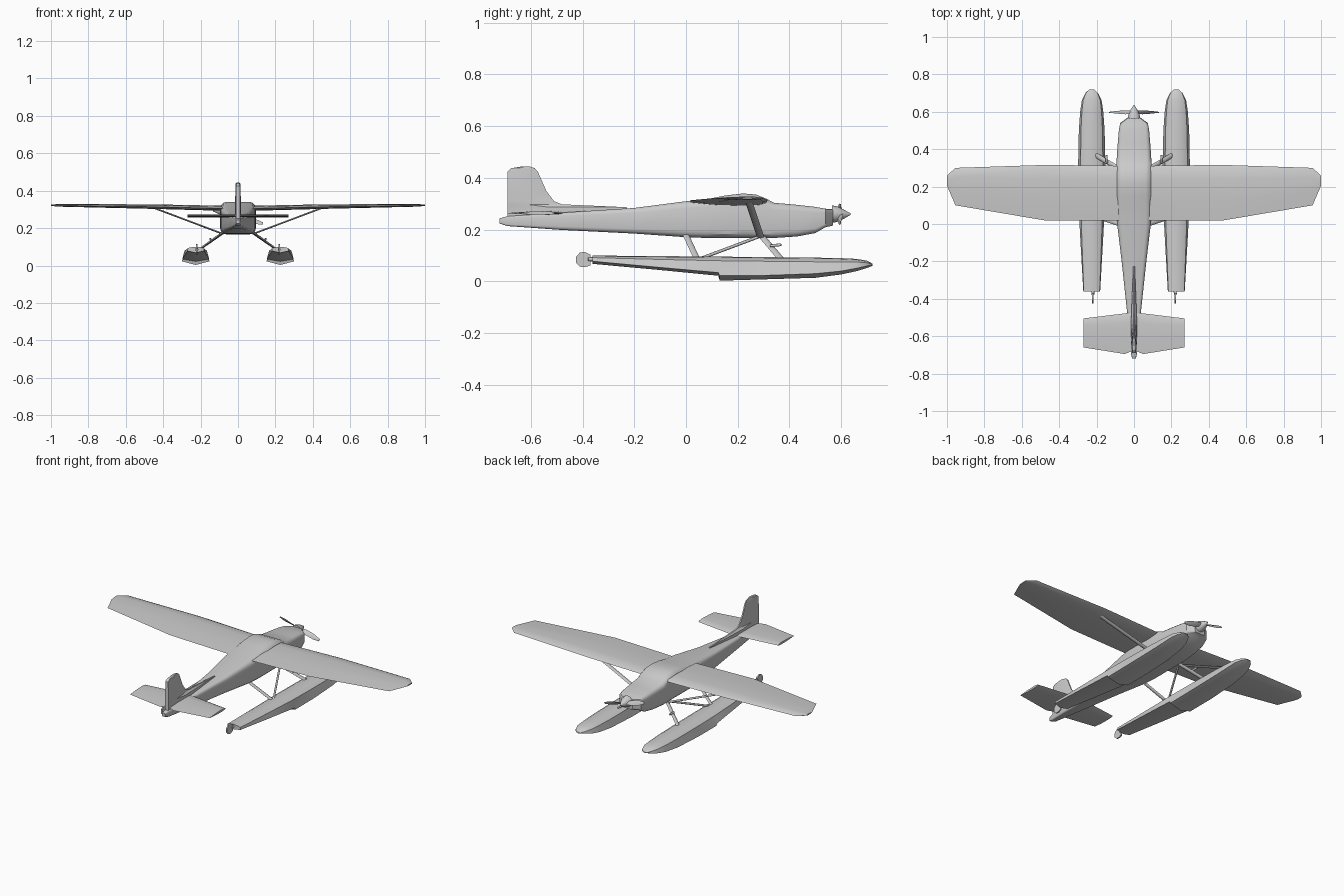
import bpy, bmesh, math
from mathutils import Vector

if "Cube" in bpy.data.objects:
    bpy.data.objects.remove(bpy.data.objects["Cube"])


def loft(name, rings, angle=30):
    """Skin a list of equal-length point rings and cap both ends."""
    bm = bmesh.new()
    rows = [[bm.verts.new(p) for p in r] for r in rings]
    n = len(rows[0])
    for a, b in zip(rows, rows[1:]):
        for i in range(n):
            j = (i + 1) % n
            bm.faces.new((a[i], a[j], b[j], b[i]))
    bm.faces.new(rows[0])
    bm.faces.new(rows[-1])
    bmesh.ops.recalc_face_normals(bm, faces=bm.faces)
    me = bpy.data.meshes.new(name)
    bm.to_mesh(me)
    bm.free()
    ob = bpy.data.objects.new(name, me)
    bpy.context.collection.objects.link(ob)
    bpy.ops.object.select_all(action='DESELECT')
    ob.select_set(True)
    bpy.context.view_layer.objects.active = ob
    bpy.ops.object.shade_smooth_by_angle(angle=math.radians(angle))
    return ob


def rounded_box(y, hw, z0, z1, k=0.32):
    """Rounded rectangle section across the fuselage."""
    hz, zc = (z1 - z0) / 2, (z0 + z1) / 2
    r = k * min(hw, hz) * 1.2
    pts = []
    for q, (sx, sz) in enumerate(((1, 1), (-1, 1), (-1, -1), (1, -1))):
        for t in (0, 30, 60, 90):
            a = math.radians(q * 90 + t)
            pts.append((sx * (hw - r) + r * math.cos(a), y,
                        zc + sz * (hz - r) + r * math.sin(a)))
    return pts


def bar(name, a, b, chord, thick):
    """Streamlined strut from a to b with its chord along the flight direction."""
    a, b = Vector(a), Vector(b)
    d = (b - a).normalized()
    u = Vector((0, 1, 0))
    u = (u - d * u.dot(d)).normalized()
    v = d.cross(u)
    ring = [(math.cos(t * math.pi / 4) * chord / 2, math.sin(t * math.pi / 4) * thick / 2)
            for t in range(8)]
    return loft(name, [[p + u * c + v * w for c, w in ring] for p in (a, b)], 50)


# Fuselage: y, half width, bottom, top
body = [(-.72, .010, .224, .244), (-.69, .016, .214, .252), (-.48, .036, .199, .266),
        (-.2, .066, .185, .284), (0, .090, .171, .310), (.08, .094, .168, .318),
        (.15, .095, .167, .332), (.22, .095, .167, .340), (.27, .095, .167, .336),
        (.31, .094, .167, .320), (.34, .093, .168, .304), (.43, .087, .174, .296),
        (.50, .081, .187, .288), (.54, .074, .210, .281), (.569, .034, .216, .279)]
loft("fuselage", [rounded_box(*s) for s in body])

# Wing: x, trailing y, leading y, centre z, thickness
half = [(0, .018, .310, .303, .028), (.47, .018, .316, .314, .024),
        (.955, .100, .300, .321, .014), (1, .205, .258, .322, .008)]
stations = [(-x, *r) for x, *r in half[:0:-1]] + half
profile = [(0, 0), (.35, .38), (.75, .55), (.94, .35), (1, 0), (.94, -.3), (.75, -.45), (.35, -.35)]
loft("wing", [[(x, t + (l - t) * c, z + th * h) for c, h in profile]
              for x, t, l, z, th in stations])

# Tailplane
tail = [(-.27, -.66, -.505), (-.05, -.695, -.478), (0, -.675, -.472),
        (.05, -.695, -.478), (.27, -.66, -.505)]
loft("tailplane", [[(x, t + (l - t) * c, .264 + .014 * h) for c, h in profile]
                   for x, t, l in tail])

# Fin with dorsal fillet: z, rear y, front y, half thickness
fin = [(.235, -.69, -.22, .016), (.268, -.69, -.22, .016), (.287, -.69, -.23, .016),
       (.298, -.69, -.48, .016), (.31, -.69, -.51, .016), (.35, -.69, -.54, .015),
       (.425, -.69, -.573, .014), (.438, -.675, -.585, .012), (.445, -.63, -.605, .007)]
loft("fin", [[(0, r, z), (w * .7, r, z), (w, r + (f - r) * .35, z), (w * .25, f, z),
              (-w * .25, f, z), (-w, r + (f - r) * .35, z), (-w * .7, r, z)]
             for z, r, f, w in fin])

# Spinner and propeller
def disc(y, r):
    return [(r * math.cos(i * math.pi / 6), y, .26 + r * math.sin(i * math.pi / 6)) for i in range(12)]


loft("spinner", [disc(y, r) for y, r in ((.565, .034), (.585, .03), (.61, .018), (.637, .002))])
for s in (-1, 1):
    rings = []
    for r, c, twist in ((.01, .012, 60), (.05, .017, 50), (.10, .015, 35), (.138, .007, 25)):
        a, tw = math.radians(-15), math.radians(twist)
        ring = []
        for q, h in ((-1, 0), (0, .003), (1, 0), (0, -.003)):
            cy = q * c * math.sin(tw) * .8 + h * math.cos(tw)
            cz = s * (q * c * math.cos(tw) - h * math.sin(tw))
            ring.append((s * r * math.cos(a) - cz * math.sin(a), .597 + cy,
                         .26 + s * r * math.sin(a) + cz * math.cos(a)))
        rings.append(ring)
    loft("propeller_blade", rings)

# Floats: y, deck half width, chine half width, deck z, shoulder z, chine z, keel z
hull = [(-.362, .030, .045, .100, .092, .078, .068), (-.1, .034, .060, .098, .085, .054, .044),
        (.125, .037, .072, .096, .080, .034, .022), (.13, .037, .072, .096, .080, .022, .003),
        (.3, .037, .073, .094, .078, .023, .008), (.5, .036, .069, .092, .076, .030, .014),
        (.60, .033, .062, .090, .075, .040, .027), (.66, .029, .053, .087, .075, .051, .040),
        (.70, .019, .034, .080, .072, .060, .052), (.72, .006, .011, .069, .067, .064, .060)]
for s in (-1, 1):
    cx = s * .226
    side = "right" if s > 0 else "left"
    loft(side + "_float",
         [[(cx - d, y, zd - .003), (cx, y, zd), (cx + d, y, zd - .003), (cx + (d + c) / 2 + .005, y, zs),
           (cx + c, y, zc), (cx, y, zk), (cx - c, y, zc), (cx - (d + c) / 2 - .005, y, zs)]
          for y, d, c, zd, zs, zc, zk in hull])

    # Water rudder and its hinge post
    rud = [(-.37, .062), (-.37, .104), (-.39, .114), (-.41, .112), (-.425, .095),
           (-.425, .072), (-.41, .057), (-.39, .055)]
    loft(side + "_water_rudder", [[(cx - s * .006 + w, y, z) for y, z in rud] for w in (-.004, .004)])
    bar(side + "_rudder_hinge", (cx - s * .006, -.355, .086), (cx - s * .006 + .001, -.378, .086), .016, .016)

    # Struts
    bar(side + "_wing_strut", (s * .088, .288, .172), (s * .45, .243, .308), .028, .009)
    bar(side + "_rear_float_strut", (s * .08, .0, .178), (s * .205, .042, .088), .024, .010)
    bar(side + "_front_float_strut", (s * .08, .295, .172), (s * .205, .368, .086), .026, .010)
    bar(side + "_diagonal_strut", (s * .085, .285, .174), (s * .2, .06, .090), .012, .012)

    # Boarding step on the front strut
    bar(side + "_step", (s * .145, .325, .138), (s * .148, .368, .142), .010, .012)
